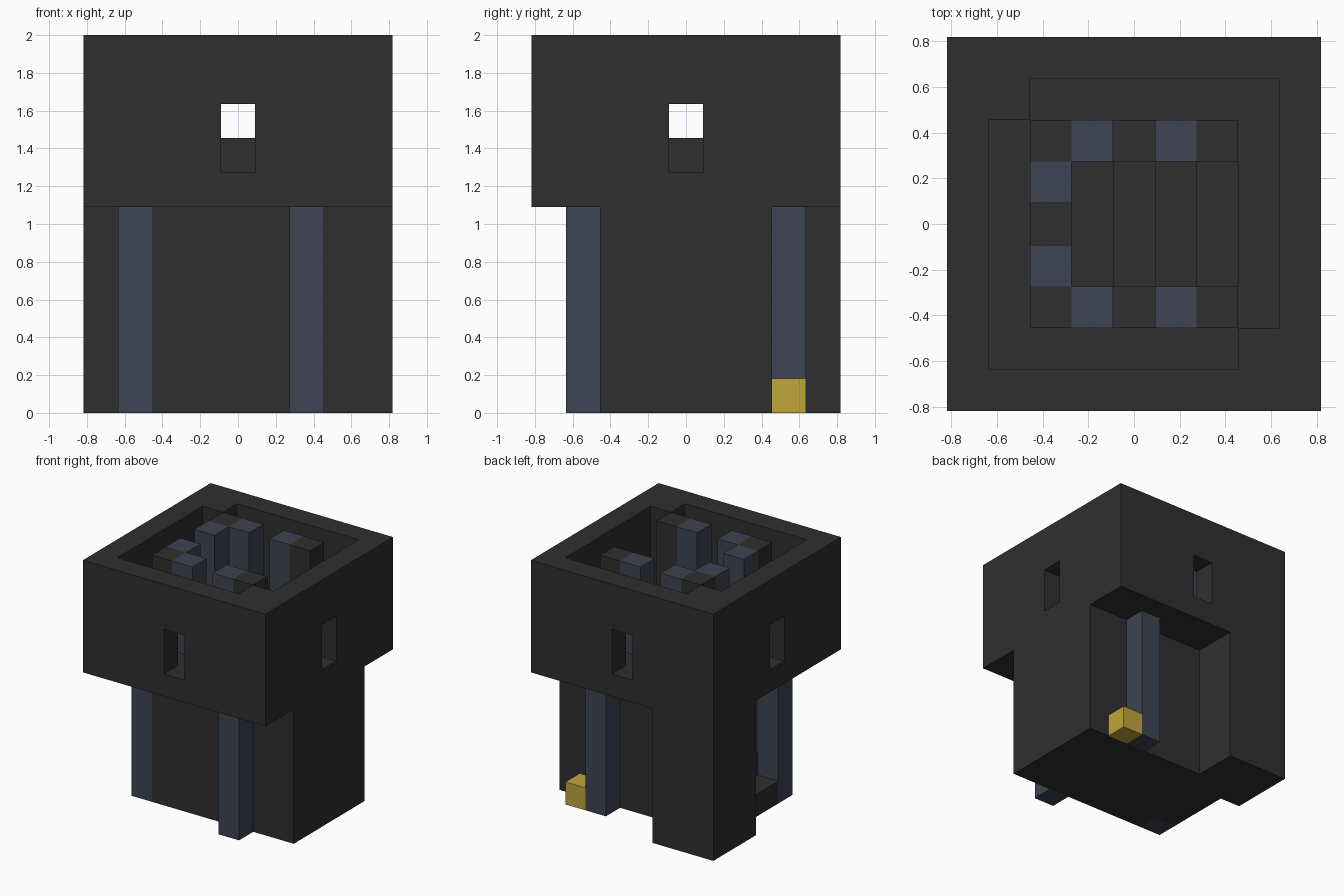
import bpy
import bmesh
from itertools import product
from mathutils import Vector

cube = bpy.data.objects.get("Cube")
if cube:
    bpy.data.objects.remove(cube, do_unlink=True)

U = 2 / 11          # edge of one building block
HALF = 4.5          # half of the plan, in blocks
LOW, FLOOR, TOP = 6, 7, 11


def material(name, rgb):
    mat = bpy.data.materials.new(name)
    mat.use_nodes = True
    color = (*rgb, 1)
    mat.diffuse_color = color
    mat.node_tree.nodes["Principled BSDF"].inputs["Base Color"].default_value = color
    return mat


stone = material("dark stone", (0.028, 0.028, 0.028))
slate = material("blue slate", (0.047, 0.056, 0.084))
gold = material("gold", (0.53, 0.38, 0.045))


def box(x0, x1, y0, y1, z0, z1):
    """Set of block cells filling a range."""
    return set(product(range(x0, x1), range(y0, y1), range(z0, z1)))


def post(x, y, z0, z1):
    return box(x, x + 1, y, y + 1, z0, z1)


def build(name, cells, mat):
    """Outer skin of a set of blocks, with flat areas merged."""
    bm = bmesh.new()
    for cell in cells:
        for axis, side in product(range(3), (0, 1)):
            near = list(cell)
            near[axis] += 2 * side - 1
            if tuple(near) in cells:
                continue
            u, v = (axis + 1) % 3, (axis + 2) % 3
            corners = []
            for du, dv in ((0, 0), (1, 0), (1, 1), (0, 1)):
                p = Vector(cell)
                p[axis] += side
                p[u] += du
                p[v] += dv
                corners.append(bm.verts.new((p - Vector((HALF, HALF, 0))) * U))
            bm.faces.new(corners if side else corners[::-1])
    bmesh.ops.remove_doubles(bm, verts=bm.verts[:], dist=U / 100)
    bmesh.ops.dissolve_limit(bm, angle_limit=0.01, verts=bm.verts[:], edges=bm.edges[:])
    mesh = bpy.data.meshes.new(name)
    bm.to_mesh(mesh)
    bm.free()
    mesh.materials.append(mat)
    obj = bpy.data.objects.new(name, mesh)
    bpy.context.collection.objects.link(obj)
    return obj


# Lower walls: front, back, thick end wall and a corner buttress
lower = box(2, 9, 2, 3, 0, LOW) | box(2, 9, 6, 7, 0, LOW)
lower |= box(7, 9, 2, 7, 0, LOW) | box(0, 3, 6, 9, 0, LOW)

# Stairs rising from the doorway
stairs = set()
for n in range(1, 7):
    stairs |= box(n, n + 1, 3, 6, 0, n)

# Overhanging gallery: outer wall, walkway and two filled corners
gallery = box(0, 9, 0, 9, LOW, TOP) - box(1, 8, 1, 8, FLOOR, TOP)
gallery -= box(3, 7, 3, 6, LOW, FLOOR)
gallery -= box(4, 5, 0, 9, FLOOR, FLOOR + 2) | box(0, 9, 4, 5, FLOOR, FLOOR + 2)
gallery |= post(1, 7, FLOOR, TOP) | post(7, 1, FLOOR, TOP)

# Inner corner pillars and low railings
for x, y in product((2, 6), (2, 6)):
    gallery |= post(x, y, FLOOR, TOP)
for x, y in ((4, 2), (4, 6), (2, 4)):
    gallery |= post(x, y, FLOOR, FLOOR + 1)

build("tower_walls", lower | stairs | gallery, stone)

# Inner pillars beside the railings
for n, (x, y) in enumerate(((3, 2), (5, 2), (3, 6), (5, 6), (2, 3), (2, 5)), 1):
    build(f"inner_pillar_{n}", post(x, y, FLOOR, TOP), slate)

# Outer columns under the gallery
build("front_column", post(6, 1, 0, LOW), slate)
build("door_column", post(1, 2, 0, LOW), slate)
build("back_column", post(6, 7, 0, LOW), slate)

# Gold block beside the back column
build("gold_block", post(7, 7, 0, 1), gold)
